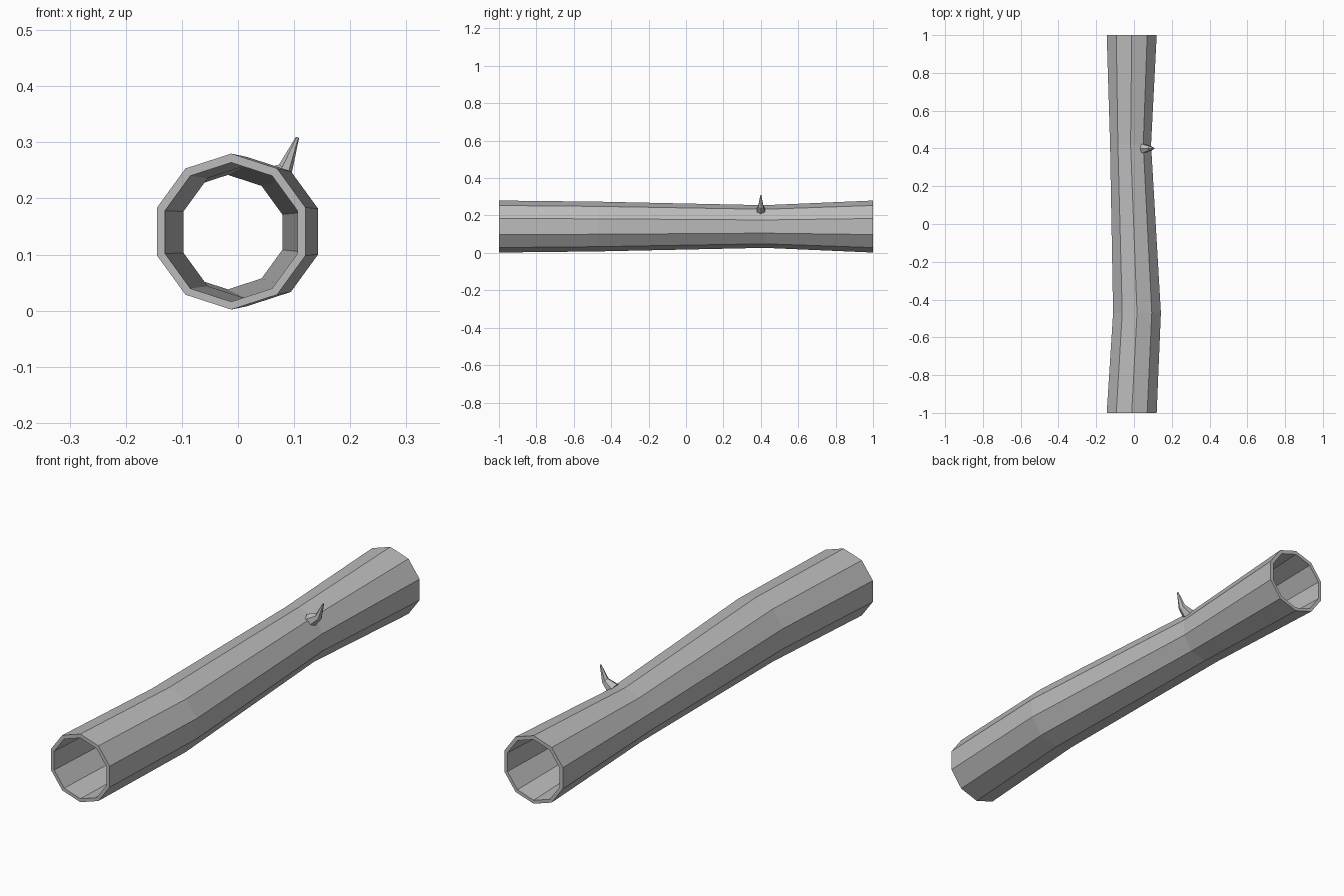
import bpy
import bmesh
from math import sin, cos, pi
from mathutils import Vector

if "Cube" in bpy.data.objects:
    bpy.data.objects.remove(bpy.data.objects["Cube"])

# One plain grey for the whole piece
grey = bpy.data.materials.new("bark_grey")
grey.use_nodes = True
colour = (0.5, 0.5, 0.5, 1)
grey.diffuse_color = colour
grey.node_tree.nodes["Principled BSDF"].inputs["Base Color"].default_value = colour


def ring(bm, centre, radius, axis, sides):
    """Add a polygon of vertices around a centre, square to the axis."""
    axis = Vector(axis).normalized()
    side = Vector((0, 1, 0)) if abs(axis.y) < 0.5 else Vector((1, 0, 0))
    up = side.cross(axis).normalized()
    return [bm.verts.new(Vector(centre) + radius * (up * cos(2 * pi * i / sides)
                                                  + side * sin(2 * pi * i / sides)))
            for i in range(sides)]


def bridge(bm, a, b):
    for i in range(len(a)):
        j = (i + 1) % len(a)
        bm.faces.new((a[i], a[j], b[j], b[i]))


def finish(bm, name):
    bmesh.ops.recalc_face_normals(bm, faces=bm.faces)
    mesh = bpy.data.meshes.new(name)
    bm.to_mesh(mesh)
    bm.free()
    mesh.materials.append(grey)
    obj = bpy.data.objects.new(name, mesh)
    bpy.context.collection.objects.link(obj)


# Hollow log: stations of (y, centre x, outer radius, inner radius)
stations = [(-1, -0.012, 0.139, 0.124), (-0.47, 0.016, 0.133, 0.119),
            (0.42, -0.018, 0.114, 0.102), (1, -0.012, 0.139, 0.124)]
bm = bmesh.new()
outer = [ring(bm, (x, y, 0.141), r, (0, 1, 0), 10) for y, x, r, _ in stations]
inner = [ring(bm, (x, y, 0.14), r, (0, 1, 0), 10) for y, x, _, r in stations]
# Outside from front to back, then inside from back to front, closed at the rims
loop = outer + inner[::-1]
for a, b in zip(loop, loop[1:] + loop[:1]):
    bridge(bm, a, b)
finish(bm, "hollow_log")

# Bent twig poking out through the log wall
bm = bmesh.new()
twig = [ring(bm, (0.048, 0.4, 0.226), 0.027, (0.8, 0, 0.6), 6),
        ring(bm, (0.084, 0.4, 0.25), 0.015, (0.7, 0, 0.7), 6),
        ring(bm, (0.106, 0.4, 0.309), 0.003, (0.35, 0, 0.94), 6)]
for a, b in zip(twig, twig[1:]):
    bridge(bm, a, b)
bm.faces.new(twig[0])
bm.faces.new(twig[-1])
finish(bm, "twig")
